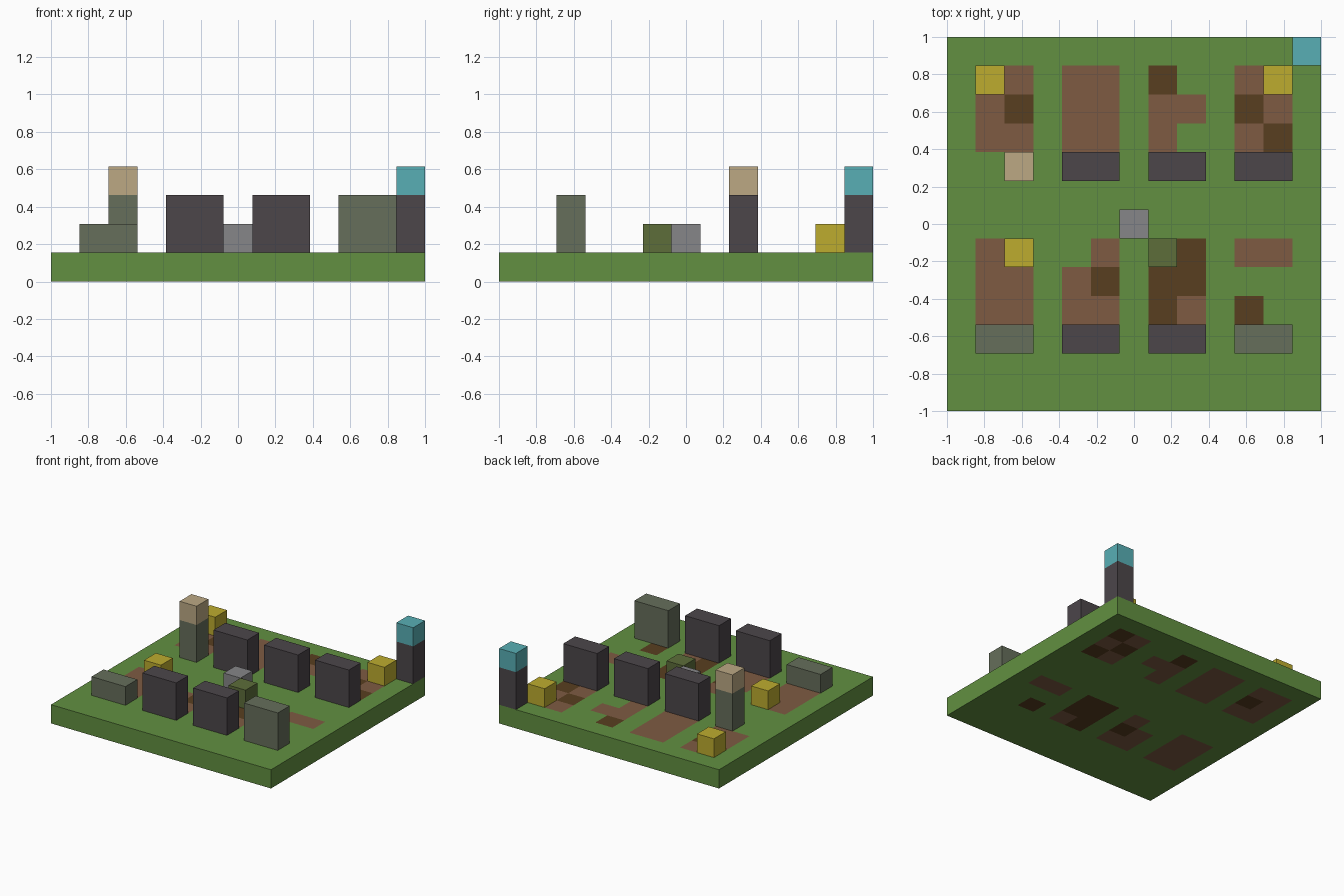
import bpy
import bmesh

default = bpy.data.objects.get("Cube")
if default:
    bpy.data.objects.remove(default, do_unlink=True)

N = 13          # cells along each side
U = 2 / N       # cell size


def srgb(c):
    c /= 255
    return c / 12.92 if c <= 0.04045 else ((c + 0.055) / 1.055) ** 2.4


def material(name, r, g, b):
    mat = bpy.data.materials.new(name)
    colour = (srgb(r), srgb(g), srgb(b), 1)
    mat.diffuse_color = colour
    mat.use_nodes = True
    node = next(n for n in mat.node_tree.nodes if n.type == 'BSDF_PRINCIPLED')
    node.inputs["Base Color"].default_value = colour
    node.inputs["Roughness"].default_value = 0.9
    return mat


GRASS = material("grass green", 98, 144, 65)
SOIL = material("soil brown", 126, 91, 66)
DUG = material("dark soil", 88, 62, 32)
DARK = material("dark stone", 76, 70, 74)
MOSSY = material("mossy stone", 102, 110, 91)
GREY = material("plain grey stone", 134, 134, 136)
MOSS = material("moss green", 93, 109, 58)
YELLOW = material("flower yellow", 189, 172, 47)
TAN = material("tan stone", 188, 169, 132)
TEAL = material("teal", 88, 175, 181)


def finish(bm, name, mats):
    mesh = bpy.data.meshes.new(name)
    bm.to_mesh(mesh)
    bm.free()
    for mat in mats:
        mesh.materials.append(mat)
    obj = bpy.data.objects.new(name, mesh)
    bpy.context.collection.objects.link(obj)
    return obj


def block(name, mat, col, row, wide=1, high=1, level=1):
    """Box standing on whole cells; level counts cells above the base."""
    bm = bmesh.new()
    bmesh.ops.create_cube(bm, size=U)
    bmesh.ops.scale(bm, vec=(wide, 1, high), verts=bm.verts)
    bmesh.ops.translate(bm, verts=bm.verts, vec=(
        -1 + (col + wide / 2) * U, -1 + (row + 0.5) * U, (level + high / 2) * U))
    return finish(bm, name, [mat])


# Ground plan, back row first: s = soil, d = dark soil, . = grass
PLAN = [
    ".............",
    ".ss.ss.d..sd.",
    ".sd.ss.ss.ds.",
    ".ss.ss.s..sd.",
    ".............",
    ".............",
    ".............",
    ".ss..s.dd.ss.",
    ".ss.sd.dd....",
    ".ss.ss.ds.d..",
    ".............",
    ".............",
    ".............",
]

# Ground slab: a cell grid made thick, soil showing above and below
bm = bmesh.new()
bmesh.ops.create_grid(bm, x_segments=N, y_segments=N, size=1)
raised = bmesh.ops.extrude_face_region(bm, geom=bm.faces[:], use_keep_orig=True)
verts = [v for v in raised["geom"] if isinstance(v, bmesh.types.BMVert)]
bmesh.ops.translate(bm, verts=verts, vec=(0, 0, U))
bmesh.ops.recalc_face_normals(bm, faces=bm.faces[:])
for face in bm.faces:
    if abs(face.normal.z) > 0.5:
        centre = face.calc_center_median()
        col, row = int((centre.x + 1) / U), int((centre.y + 1) / U)
        face.material_index = ".sd".index(PLAN[N - 1 - row][col])
finish(bm, "ground", [GRASS, SOIL, DUG])

# Headstones in two rows
for i, col in enumerate((4, 7)):
    block(f"front_headstone_{i + 1}", DARK, col, 2, wide=2, high=2)
for i, col in enumerate((4, 7, 10)):
    block(f"back_headstone_{i + 1}", DARK, col, 8, wide=2, high=2)
block("low_mossy_headstone", MOSSY, 1, 2, wide=2)
block("tall_mossy_headstone", MOSSY, 10, 2, wide=2, high=2)

# Pillar with a tan cap
block("pillar", MOSSY, 2, 8, high=2)
block("pillar_cap", TAN, 2, 8, level=3)

# Corner post with a teal lamp
block("lamp_post", DARK, 12, 12, high=2)
block("lamp", TEAL, 12, 12, level=3)

# Single blocks on the ground
block("centre_stone", GREY, 6, 6)
block("moss_block", MOSS, 7, 5)
for i, (col, row) in enumerate(((2, 5), (1, 11), (11, 11))):
    block(f"flower_block_{i + 1}", YELLOW, col, row)
